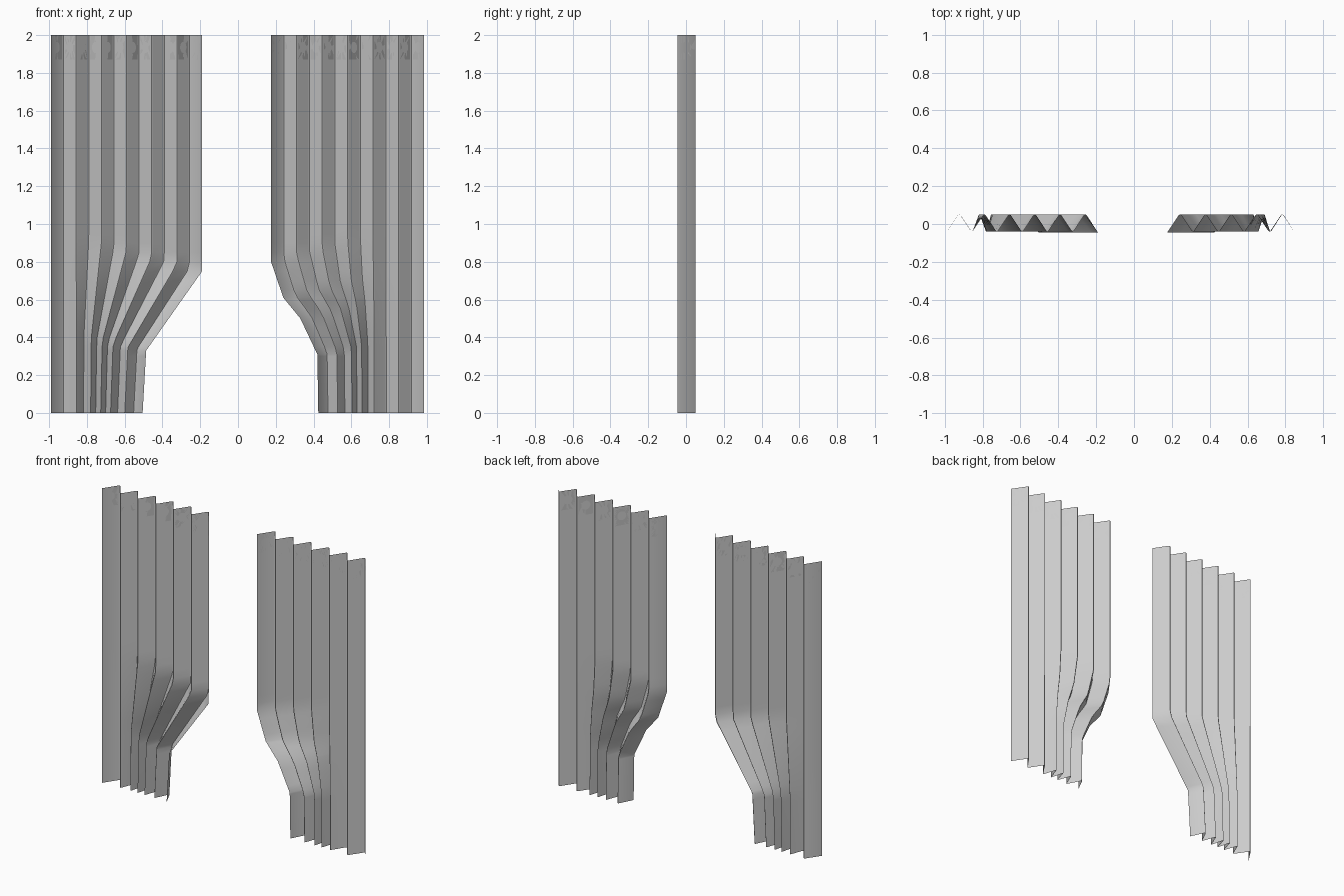
import bpy, bmesh, math
from mathutils import Vector

cube = bpy.data.objects.get("Cube")
if cube:
    bpy.data.objects.remove(cube)

fabric = bpy.data.materials.new("grey fabric")
fabric.use_nodes = True
GREY = (0.6, 0.6, 0.6, 1)
fabric.diffuse_color = GREY
fabric.node_tree.nodes["Principled BSDF"].inputs["Base Color"].default_value = GREY

FOLDS = 12            # flat panels per curtain
BAND = 1.87           # bottom of the eyelet band
HOLE_Z, HOLE_R = 1.935, 0.03
ROUND = 0.1           # share of a panel used for rounding each fold


def lerp(a, b, t):
    return a + (b - a) * t


def sample(keys, z):
    """Piecewise linear lookup in (z, value) pairs."""
    for (z0, v0), (z1, v1) in zip(keys, keys[1:]):
        if z <= z1:
            return lerp(v0, v1, max(0, (z - z0) / (z1 - z0)))
    return keys[-1][1]


def outline(corners, z):
    """Zigzag cross-section with rounded folds, as a list of points."""
    pts = [Vector((x, 0.056 if i % 2 else -0.045, z)) for i, x in enumerate(corners)]
    row = [pts[0]]
    for a, b, c in zip(pts, pts[1:], pts[2:]):
        before, after = b.lerp(a, ROUND), b.lerp(c, ROUND)
        row += [before, b.lerp((before + after) / 2, 0.55), after]
    return row + [pts[-1]]


def eyelet_panel(bm, a, b):
    """Flat panel between bottom points a and b, up to the top, with a round hole."""
    along = b - a
    length = along.length
    along.normalize()
    up = Vector((0, 0, 1))
    height = 2 - a.z
    centre = a.lerp(b, 0.5)
    centre.z = HOLE_Z
    corners = [(1, 1), (-1, 1), (-1, -1), (1, -1)]
    outer, inner = [], []
    for k in range(20):
        side, step = divmod(k, 5)
        (u0, v0), (u1, v1) = corners[side], corners[(side + 1) % 4]
        u, v = lerp(u0, u1, step / 5), lerp(v0, v1, step / 5)
        mid = a.lerp(b, 0.5) + up * height / 2
        outer.append(bm.verts.new(mid + along * u * length / 2 + up * v * height / 2))
        ang = math.pi / 4 + k * math.tau / 20
        inner.append(bm.verts.new(centre + HOLE_R * (along * math.cos(ang) + up * math.sin(ang))))
    for k in range(20):
        n = (k + 1) % 20
        bm.faces.new((outer[k], outer[n], inner[n], inner[k]))


def make_curtain(name, x0, x1, valleys, gather, inner_first):
    top = [lerp(x0, x1, i / FOLDS) for i in range(FOLDS + 1)]
    # gathered fold positions: valleys given, peaks halfway between
    low = []
    for a, b in zip(valleys, valleys[1:]):
        low += [a, (a + b) / 2]
    low.append(valleys[-1])

    def corners(z):
        xs = []
        for i in range(FOLDS + 1):
            rank = i if inner_first else FOLDS - i      # distance from the free edge
            t = sample(gather, z / (1 + 0.025 * min(rank, 9)))
            xs.append(lerp(low[i], top[i], t))
        return xs

    bm = bmesh.new()
    heights = sorted({k[0] for k in gather} | {i * 0.05 for i in range(22)} | {BAND})
    rows = []
    for z in heights:
        rows.append([bm.verts.new(p) for p in outline(corners(z), z)])
    for r0, r1 in zip(rows, rows[1:]):
        for j in range(len(r0) - 1):
            bm.faces.new((r0[j], r0[j + 1], r1[j + 1], r1[j]))

    # eyelet band: holed flat panels joined by rounded folds
    base = outline(top, BAND)
    rise = Vector((0, 0, 2 - BAND))
    for j, (a, b) in enumerate(zip(base, base[1:])):
        if j % 3 == 0:
            eyelet_panel(bm, a, b)
        else:
            bm.faces.new([bm.verts.new(p) for p in (a, b, b + rise, a + rise)])
    bmesh.ops.remove_doubles(bm, verts=bm.verts, dist=0.0002)

    mesh = bpy.data.meshes.new(name)
    bm.to_mesh(mesh)
    bm.free()
    mesh.materials.append(fabric)
    obj = bpy.data.objects.new(name, mesh)
    bpy.context.collection.objects.link(obj)
    bpy.ops.object.select_all(action='DESELECT')
    obj.select_set(True)
    bpy.context.view_layer.objects.active = obj
    bpy.ops.object.shade_smooth_by_angle(angle=math.radians(60))


# right curtain: straight sweep to the gathered edge
make_curtain("right_curtain", -0.99, -0.19,
             [-0.99, -0.855, -0.78, -0.727, -0.675, -0.60, -0.505],
             [(0, 0), (0.33, 0.06), (0.5, 0.44), (0.75, 1), (2, 1)], False)
# left curtain: softer S-shaped sweep
make_curtain("left_curtain", 0.175, 0.985,
             [0.425, 0.528, 0.604, 0.656, 0.72, 0.85, 0.985],
             [(0, 0), (0.31, 0.02), (0.5, 0.38), (0.61, 0.74), (0.8, 1), (2, 1)], True)
